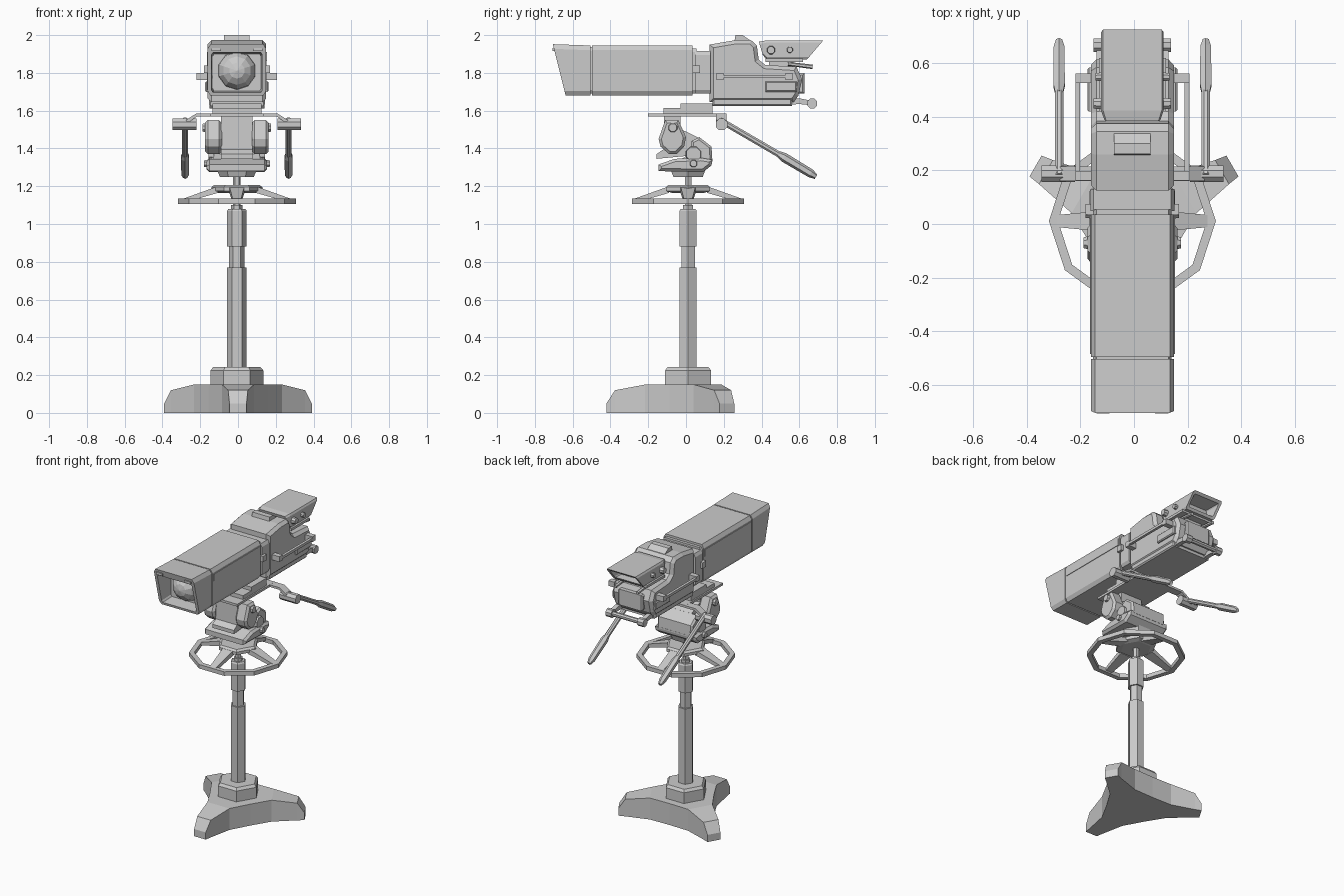
import bpy, bmesh
from math import sin, cos, pi, radians
from mathutils import Vector

CX = -0.006  # the column and camera sit slightly left of the base centre
CY = 0.011   # column centre in y


def loft(name, loops, bev=0, dx=CX):
    """Skin equal-length vertex loops, cap both ends, optionally bevel the cap rims."""
    bm = bmesh.new()
    rings = [[bm.verts.new((p[0] + dx, p[1], p[2])) for p in lp] for lp in loops]
    n = len(rings[0])
    for a, b in zip(rings, rings[1:]):
        for i in range(n):
            j = (i + 1) % n
            bm.faces.new((a[i], a[j], b[j], b[i]))
    caps = [bm.faces.new(rings[0]), bm.faces.new(rings[-1])]
    bmesh.ops.recalc_face_normals(bm, faces=bm.faces)
    if bev:
        rim = list({e for f in caps for e in f.edges})
        bmesh.ops.bevel(bm, geom=rim, offset=bev, segments=1, affect='EDGES')
    me = bpy.data.meshes.new(name)
    bm.to_mesh(me)
    bm.free()
    ob = bpy.data.objects.new(name, me)
    bpy.context.collection.objects.link(ob)
    return ob


def side_prism(name, prof, x0, x1, bev=0):
    """(y, z) profile extruded along x."""
    return loft(name, [[(x, y, z) for y, z in prof] for x in (x0, x1)], bev)


def box(name, x0, x1, y0, y1, z0, z1, bev=0):
    return side_prism(name, [(y0, z0), (y1, z0), (y1, z1), (y0, z1)], x0, x1, bev)


def tube(name, stations, n=8, turn=0.5):
    """Round part through (point, radius) stations on a straight axis."""
    pts = [Vector(p) for p, r in stations]
    d = (pts[-1] - pts[0]).normalized()
    u = Vector((1, 0, 0)) if abs(d.x) < 0.9 else Vector((0, 1, 0))
    u = (u - d * u.dot(d)).normalized()
    v = d.cross(u)
    return loft(name, [[p + (u * cos(2 * pi * (i + turn) / n) + v * sin(2 * pi * (i + turn) / n)) * r
                        for i in range(n)] for p, (_, r) in zip(pts, stations)])


def section(y, w, z0, z1, c, lean=0.0):
    """Chamfered rectangle facing y; lean shifts y as z drops."""
    pts = [(-w, z0 + c), (-w + c * .6, z0), (w - c * .6, z0), (w, z0 + c),
           (w, z1 - c), (w - c * .6, z1), (-w + c * .6, z1), (-w, z1 - c)]
    return [(x, y + lean * (1.95 - z), z) for x, z in pts]


# three-legged base: each leg is a third of the star
for k in range(3):
    a = radians(270 + 120 * k)
    loops = []
    for r, w, h in [(.425, .045, .05), (.38, .052, .12), (.22, .085, .15), (.09, .156, .15), (0, .001, .15)]:
        loops.append([(r * cos(a) - t * sin(a), .004 + r * sin(a) + t * cos(a), z)
                      for t, z in ((-w, 0), (w, 0), (w, h), (-w, h))])
    # the foot reaches the full radius at ground level
    loft(f"base_leg_{k}", loops, dx=0)

# hexagonal hub and telescopic column
def upright(name, zr):
    return tube(name, [((0, CY, z), r) for z, r in zr], 6, 0)

upright("base_hub", [(.14, .14), (.225, .14), (.243, .125)])
upright("column", [(.24, .052), (.77, .052), (.77, .041), (.88, .041), (.88, .052),
                   (1.07, .052), (1.08, .045), (1.08, .03), (1.10, .03), (1.10, .02), (1.26, .02)])

# steering ring: ten-sided rim, four sloping spokes, hexagonal hub
bm_loops = []
rim = []
for i in range(11):
    a = 2 * pi * i / 10
    rim.append([(r * cos(a), CY + r * sin(a), z) for r, z in
                ((.312, 1.107), (.312, 1.135), (.278, 1.135), (.278, 1.107))])
loft("ring_rim", rim)
upright("ring_hub", [(1.165, .10), (1.175, .135), (1.195, .135), (1.207, .12)])
for k in range(4):
    a = k * pi / 2
    ends = [(.10, .04, 1.165, 1.20), (.29, .022, 1.11, 1.132)]
    loft(f"ring_spoke_{k}", [[(r * cos(a) - t * sin(a), CY + r * sin(a) + t * cos(a), z)
                              for t, z in ((-w, z0), (w, z0), (w, z1), (-w, z1))] for r, w, z0, z1 in ends])

# pan head
upright("pan_collar", [(1.25, .09), (1.285, .105)])
side_prism("pan_base", [(-.145, 1.28), (-.145, 1.315), (-.06, 1.345), (.08, 1.35), (.14, 1.34), (.135, 1.31),
                        (.09, 1.275)], -.16, .16, .015)
side_prism("pan_housing", [(-.05, 1.33), (.02, 1.37), (.03, 1.44), (.07, 1.46), (.135, 1.41), (.14, 1.33)],
           -.135, .135, .012)
side_prism("tilt_body", [(-.115, 1.575), (-.03, 1.575), (-.03, 1.5), (0, 1.49), (.08, 1.45), (.1, 1.40),
                         (0, 1.36), (-.155, 1.345), (-.155, 1.37), (-.12, 1.395)], -.083, .083)
cheek = [(-.11, 1.55), (-.04, 1.55), (0, 1.46), (-.01, 1.41), (-.05, 1.37), (-.09, 1.37), (-.135, 1.41), (-.145, 1.45)]
for s, side in ((-1, "left"), (1, "right")):
    side_prism(f"tilt_cheek_{side}", cheek, s * .08, s * .168, .014)
    tube(f"tilt_bolt_{side}", [((s * .16, -.07, 1.51), .028), ((s * .182, -.07, 1.51), .022)])
    tube(f"pan_bolt_{side}", [((s * .12, .04, 1.37), .045), ((s * .15, .04, 1.37), .04)])
    tube(f"pan_knob_{side}", [((s * .15, .04, 1.32), .022), ((s * .175, .04, 1.32), .018)])

# mounting plates
box("mount_plate", -.14, .14, -.20, .215, 1.57, 1.586)
box("wedge_front", -.13, .13, -.12, -.02, 1.584, 1.613)
box("wedge_rear", -.13, .13, -.03, .14, 1.584, 1.638)

# pan handles with cranked bracket, clamp, rod and grip
for s, side in ((-1, "left"), (1, "right")):
    arm = [(.10, 1.57), (.10, 1.585), (.215, 1.585), (.27, 1.55), (.26, 1.535), (.21, 1.57)]
    loft(f"handle_bracket_{side}", [[(s * x, y, z) for x, z in arm] for y in (.16, .215)])
    tube(f"handle_clamp_{side}", [((s * .215, .188, 1.527), .033), ((s * .34, .188, 1.527), .033)])
    tube(f"handle_rod_{side}", [((s * .274, .18, 1.55), .017), ((s * .274, .52, 1.352), .017)])
    tube(f"handle_grip_{side}", [((s * .274, .49, 1.37), .017), ((s * .274, .52, 1.352), .025),
                                 ((s * .274, .66, 1.268), .023), ((s * .274, .688, 1.25), .013)], 6)

# lens hood with recessed mouth, domed glass
loft("lens_hood", [section(-.505, .155, 1.68, 1.945, .025),
                   section(-.705, .155, 1.68, 1.952, .025, .25),
                   section(-.705, .134, 1.697, 1.908, .012, .25),
                   section(-.55, .128, 1.705, 1.90, .012)])
tube("lens_glass", [((0, -.54 - .1 * sin(t), 1.812), .103 * cos(t)) for t in (0, .35, .75, 1.15, 1.55)], 10)
for s, side in ((-1, "left"), (1, "right")):
    box(f"hood_catch_{side}", s * .085, s * .135, -.708, -.68, 1.917, 1.933)

# lens barrel housing
loft("hood_seam", [section(-.51, .147, 1.69, 1.936, .02), section(-.49, .147, 1.69, 1.936, .02)])
loft("lens_housing", [section(y, .155, 1.68, 1.945, .025) for y in (-.497, .035)])
loft("lens_seam", [section(y, .147, 1.69, 1.93, .02) for y in (.03, .055)])
loft("lens_flange", [section(y, .157, 1.69, 1.915, .02) for y in (.048, .13)])
for s, side in ((-1, "left"), (1, "right")):
    box(f"housing_strip_{side}", s * .14, s * .159, -.485, .025, 1.862, 1.91)
    box(f"flange_catch_{side}", s * .14, s * .175, .035, .075, 1.80, 1.84)

# camera body
body = [(.125, 1.645), (.125, 1.95), (.26, 1.973), (.345, 1.973), (.375, 1.945), (.385, 1.87), (.42, 1.842),
        (.585, 1.832), (.615, 1.765), (.595, 1.68), (.57, 1.645)]
side_prism("camera_body", body, -.155, .155, .02)
side_prism("top_bump", [(.255, 1.96), (.262, 2.0), (.30, 2.0), (.35, 1.965)], -.068, .068)
box("bottom_slab", -.148, .148, .14, .56, 1.625, 1.668, .008)
box("rear_panel", -.095, .095, .57, .628, 1.69, 1.80, .01)
for s, side in ((-1, "left"), (1, "right")):
    box(f"side_module_{side}", s * .14, s * .168, .42, .585, 1.70, 1.755, .006)
    # side rail on two posts
    box(f"rail_{side}", s * .195, s * .213, .17, .56, 1.772, 1.79)
    for y in (.18, .545):
        box(f"rail_post_{side}", s * .14, s * .213, y - .018, y + .018, 1.763, 1.80)
    # rear carrying bar arms
    side_prism(f"rear_arm_{side}", [(.52, 1.63), (.52, 1.66), (.60, 1.665), (.67, 1.652), (.67, 1.628), (.60, 1.635)],
               s * .105, s * .135)
    tube(f"rear_bar_end_{side}", [((s * .10, .668, 1.638), .028), ((s * .145, .668, 1.638), .028)])
tube("rear_bar", [((-.12, .668, 1.638), .017), ((.12, .668, 1.638), .017)])

# viewfinder with recessed rear screen
loft("viewfinder", [section(.39, .105, 1.895, 1.965, .012, .3), section(.425, .117, 1.872, 1.972, .012),
                    section(.708, .117, 1.872, 1.972, .012, -.85),
                    section(.705, .10, 1.888, 1.957, .008, -.85),
                    section(.60, .09, 1.892, 1.95, .008)])
box("viewfinder_base", -.125, .125, .42, .62, 1.858, 1.875)
box("viewfinder_stem", -.07, .07, .44, .57, 1.82, 1.862)
for s, side in ((-1, "left"), (1, "right")):
    tube(f"viewfinder_knob_{side}", [((s * .11, .55, 1.922), .018), ((s * .138, .55, 1.922), .015)])
    tube(f"viewfinder_pivot_{side}", [((s * .11, .45, 1.92), .024), ((s * .145, .45, 1.92), .02)])
    tube(f"viewfinder_lever_{side}", [((s * .085, .54, 1.848), .01), ((s * .085, .67, 1.832), .012)], 6)
